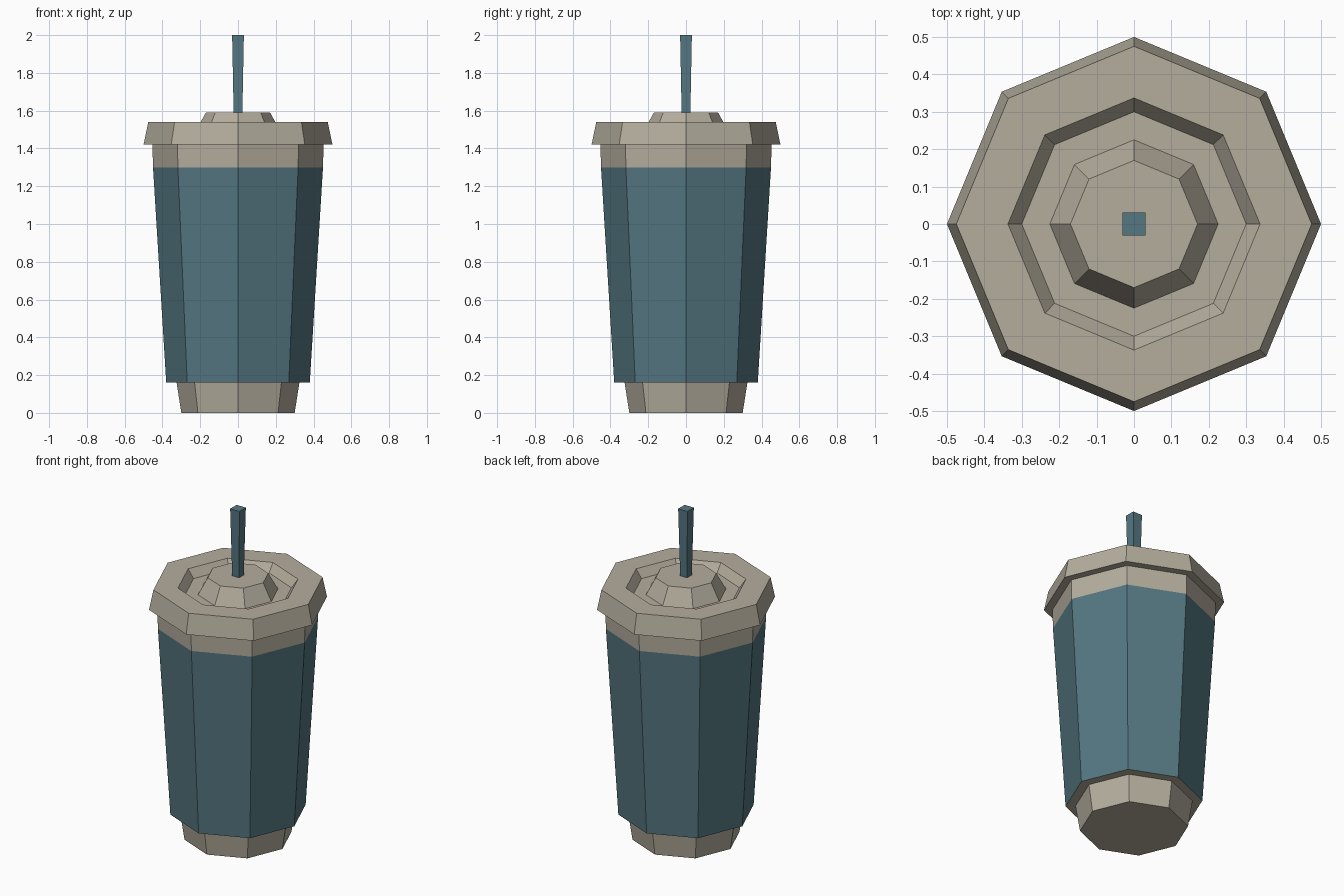
import bpy, bmesh
from math import cos, sin, tau

if "Cube" in bpy.data.objects:
    bpy.data.objects.remove(bpy.data.objects["Cube"])


def material(name, rgb):
    m = bpy.data.materials.new(name)
    m.diffuse_color = (*rgb, 1)
    m.use_nodes = True
    m.node_tree.nodes["Principled BSDF"].inputs["Base Color"].default_value = m.diffuse_color
    return m


beige = material("beige", (0.46, 0.42, 0.34))
teal = material("teal", (0.09, 0.185, 0.22))


def lathe(name, profile, mat, sides=8, turn=0.0, cap_bottom=False, cap_top=False):
    """Revolve (radius, z) points into a faceted shell, listed bottom outside to top inside."""
    bm = bmesh.new()
    rings = [[bm.verts.new((r * cos(tau * (i + turn) / sides),
                            r * sin(tau * (i + turn) / sides), z))
              for i in range(sides)] for r, z in profile]
    for a, b in zip(rings, rings[1:]):
        for i in range(sides):
            j = (i + 1) % sides
            bm.faces.new((a[i], a[j], b[j], b[i]))
    if cap_bottom:
        bm.faces.new(rings[0][::-1])
    if cap_top:
        bm.faces.new(rings[-1])
    mesh = bpy.data.meshes.new(name)
    bm.to_mesh(mesh)
    bm.free()
    mesh.materials.append(mat)
    obj = bpy.data.objects.new(name, mesh)
    bpy.context.collection.objects.link(obj)
    return obj


# Foot of the cup, with the ledge under the sleeve
lathe("cup_base", [(0.30, 0), (0.325, 0.16), (0.38, 0.16)], beige, cap_bottom=True)

# Coloured tapered wall
lathe("cup_sleeve", [(0.38, 0.16), (0.45, 1.30)], teal)

# Band below the lid
lathe("cup_rim", [(0.45, 1.30), (0.453, 1.42)], beige)

# Lid: overhanging rim, ring groove and raised centre
lathe("lid", [(0.453, 1.42), (0.50, 1.42), (0.475, 1.54), (0.337, 1.54),
              (0.30, 1.49), (0.225, 1.49), (0.17, 1.59)], beige, cap_top=True)

# Square straw, slightly wider at the top
lathe("straw", [(0.0325, 1.585), (0.044, 2.0)], teal, sides=4, turn=0.5, cap_top=True)
